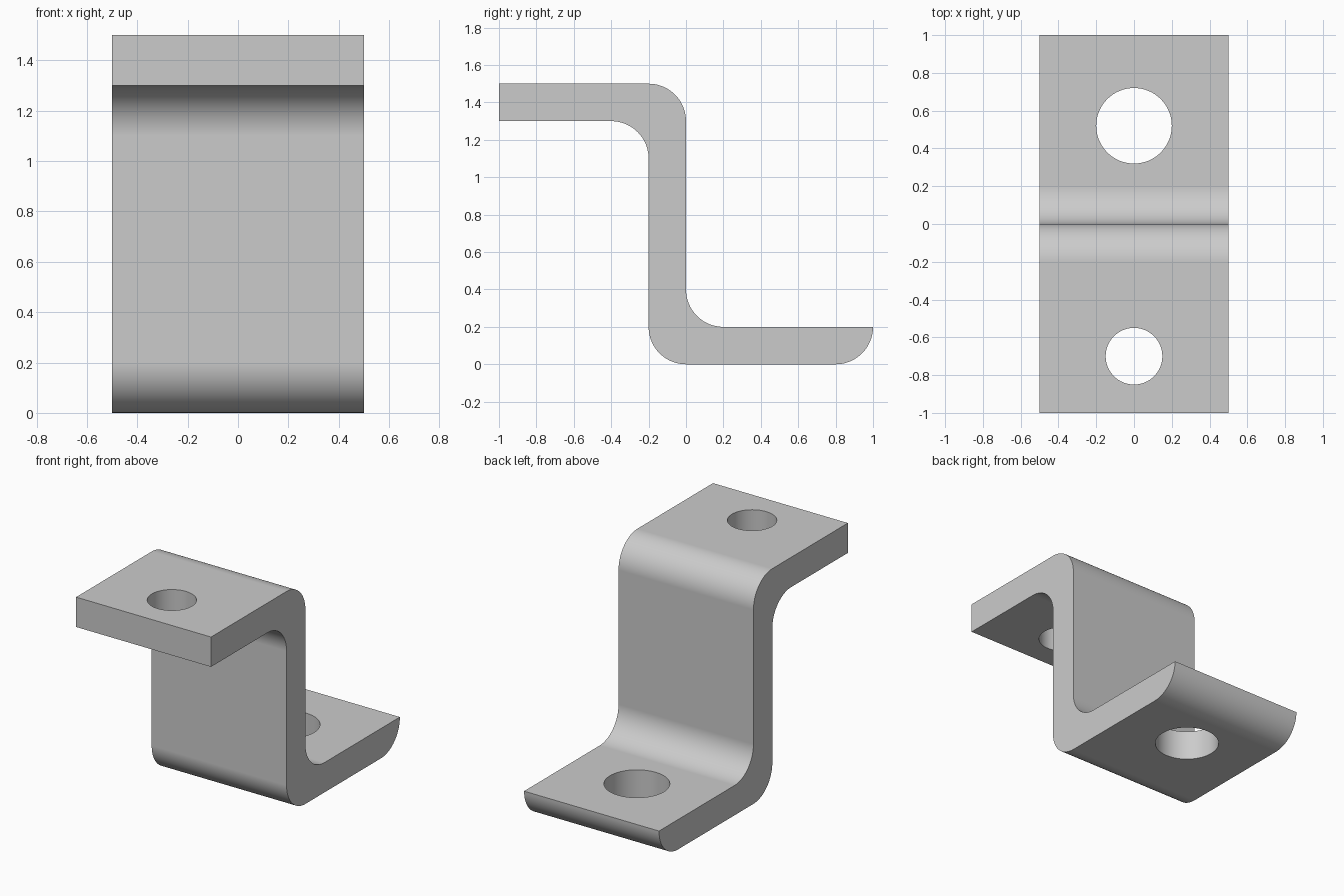
import bpy, bmesh, math
from mathutils import Vector

if "Cube" in bpy.data.objects:
    bpy.data.objects.remove(bpy.data.objects["Cube"], do_unlink=True)

HALF_WIDTH = 0.5
RADIUS = 0.2
STEPS = 20

steel = bpy.data.materials.new("grey steel")
steel.use_nodes = True
GREY = (0.6, 0.6, 0.6, 1)
steel.diffuse_color = GREY
steel.node_tree.nodes["Principled BSDF"].inputs["Base Color"].default_value = GREY


def arc(y, z, start, end):
    """Rounded corner of the side profile, angles in degrees."""
    angles = [math.radians(start + (end - start) * i / STEPS) for i in range(STEPS + 1)]
    return [(y + RADIUS * math.cos(a), z + RADIUS * math.sin(a)) for a in angles]


# Side profile (y, z) of the Z-shaped strip
profile = [(-1, 1.3), (-1, 1.5)]
profile += arc(-0.2, 1.3, 90, 0)       # outer upper bend
profile += arc(0.2, 0.4, 180, 270)     # inner lower bend
profile += arc(0.8, 0.2, 0, -90)       # rounded foot end
profile += arc(0, 0.2, 270, 180)       # outer lower bend
profile += arc(-0.4, 1.1, 0, 90)       # inner upper bend

# Extrude the profile across the width
bm = bmesh.new()
side = bm.faces.new([bm.verts.new((-HALF_WIDTH, y, z)) for y, z in profile])
grown = bmesh.ops.extrude_face_region(bm, geom=[side])
moved = [v for v in grown["geom"] if isinstance(v, bmesh.types.BMVert)]
bmesh.ops.translate(bm, verts=moved, vec=Vector((2 * HALF_WIDTH, 0, 0)))
bmesh.ops.recalc_face_normals(bm, faces=bm.faces)
mesh = bpy.data.meshes.new("bracket")
bm.to_mesh(mesh)
bm.free()
bracket = bpy.data.objects.new("bracket", mesh)
bpy.context.collection.objects.link(bracket)
mesh.materials.append(steel)


def drill(name, y, z, radius):
    """Cut a vertical bolt hole through the bracket."""
    bpy.ops.mesh.primitive_cylinder_add(vertices=64, radius=radius, depth=0.6, location=(0, y, z))
    cutter = bpy.context.object
    cutter.name = name
    cutter.hide_render = True
    cutter.data.materials.append(steel)
    cut = bracket.modifiers.new(name, "BOOLEAN")
    cut.operation = "DIFFERENCE"
    cut.solver = "EXACT"
    cut.object = cutter
    bpy.ops.object.select_all(action="DESELECT")
    bracket.select_set(True)
    bpy.context.view_layer.objects.active = bracket
    bpy.ops.object.modifier_apply(modifier=cut.name)
    bpy.data.objects.remove(cutter, do_unlink=True)


drill("upper_hole", -0.7, 1.4, 0.15)
drill("lower_hole", 0.52, 0.1, 0.2)

# Smooth bends and holes, crisp edges, flat plates
bpy.ops.object.shade_smooth_by_angle(angle=math.radians(30))
weighted = bracket.modifiers.new("flat_plates", "WEIGHTED_NORMAL")
weighted.keep_sharp = True
